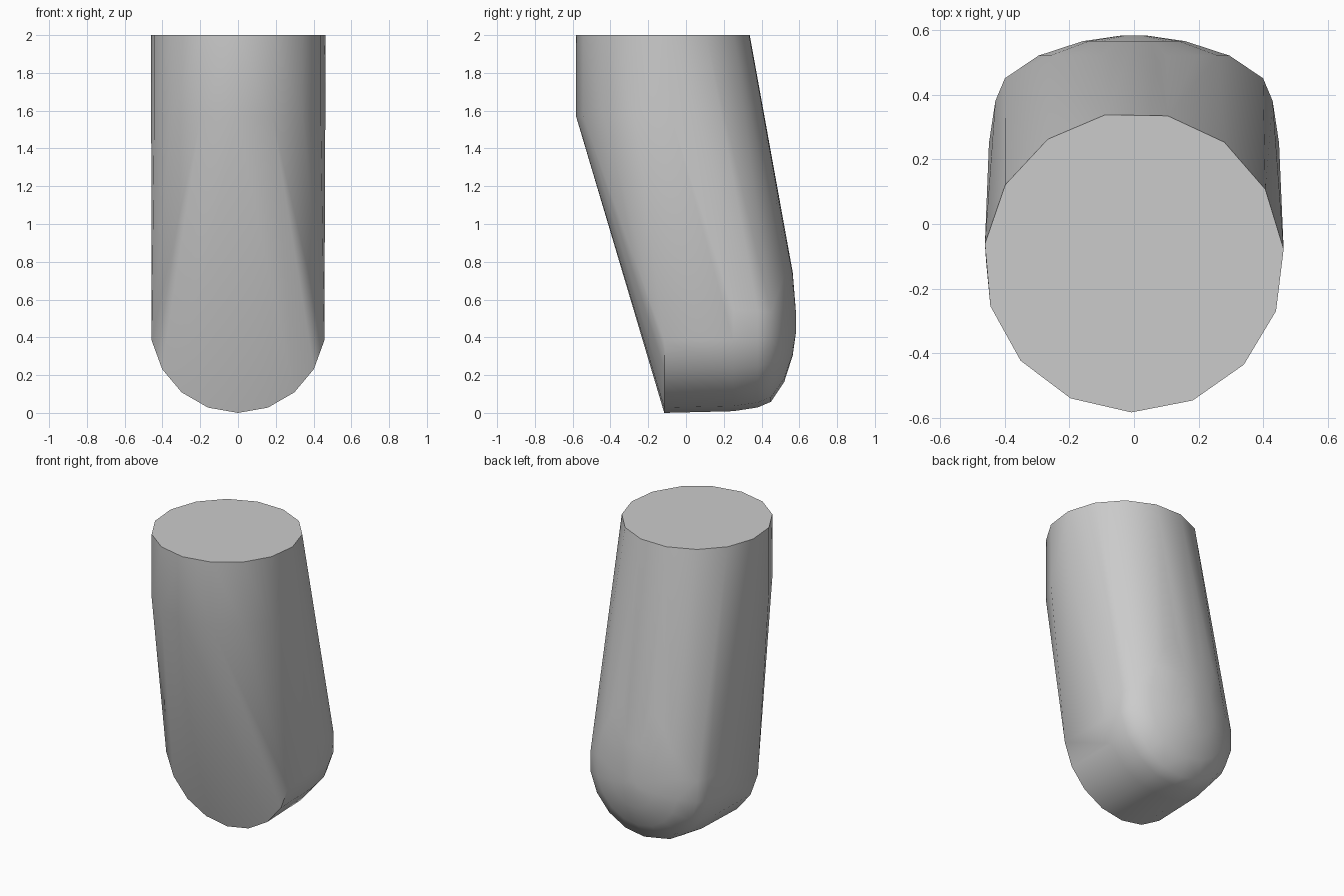
import bpy, bmesh
from math import sin, cos, radians, pi

cube = bpy.data.objects.get("Cube")
if cube:
    bpy.data.objects.remove(cube, do_unlink=True)

grey = bpy.data.materials.new("plain grey")
grey.use_nodes = True
colour = (0.6, 0.6, 0.6, 1)
grey.diffuse_color = colour
grey.node_tree.nodes["Principled BSDF"].inputs["Base Color"].default_value = colour

RADIUS = 0.464
bm = bmesh.new()


def angles(sides, phase):
    return [radians(phase) + 2 * pi * i / sides for i in range(sides)]


# Upright cylinder section: flat top rim and the lower rim where the front starts to slope
for z in (2.0, 1.57):
    for a in angles(15, 5):
        bm.verts.new((RADIUS * cos(a), -0.118 + RADIUS * sin(a), z))

# Rounded toe lying along y: sharp front rim, domed back, taller above its axis
dome = [(-0.115, RADIUS), (0.25, 0.455), (0.38, 0.435), (0.45, 0.405),
        (0.52, 0.30), (0.565, 0.16), (0.582, 0.04)]
for y, r in dome:
    for a in angles(18, -90):
        rise = 1.75 if sin(a) > 0 and y > 0.5 else 1
        bm.verts.new((r * cos(a), y, RADIUS + r * rise * sin(a)))

# Wrap both sections in one skin
hull = bmesh.ops.convex_hull(bm, input=bm.verts[:])
loose = {g for g in hull["geom_interior"] + hull["geom_unused"]
         if isinstance(g, bmesh.types.BMVert)}
bmesh.ops.delete(bm, geom=list(loose), context="VERTS")
bmesh.ops.dissolve_limit(bm, angle_limit=radians(1), verts=bm.verts[:], edges=bm.edges[:])
bmesh.ops.recalc_face_normals(bm, faces=bm.faces[:])

mesh = bpy.data.meshes.new("rounded_plug")
bm.to_mesh(mesh)
bm.free()
mesh.materials.append(grey)
plug = bpy.data.objects.new("rounded_plug", mesh)
bpy.context.collection.objects.link(plug)

bpy.ops.object.select_all(action="DESELECT")
plug.select_set(True)
bpy.context.view_layer.objects.active = plug
bpy.ops.object.shade_smooth_by_angle(angle=radians(40))
